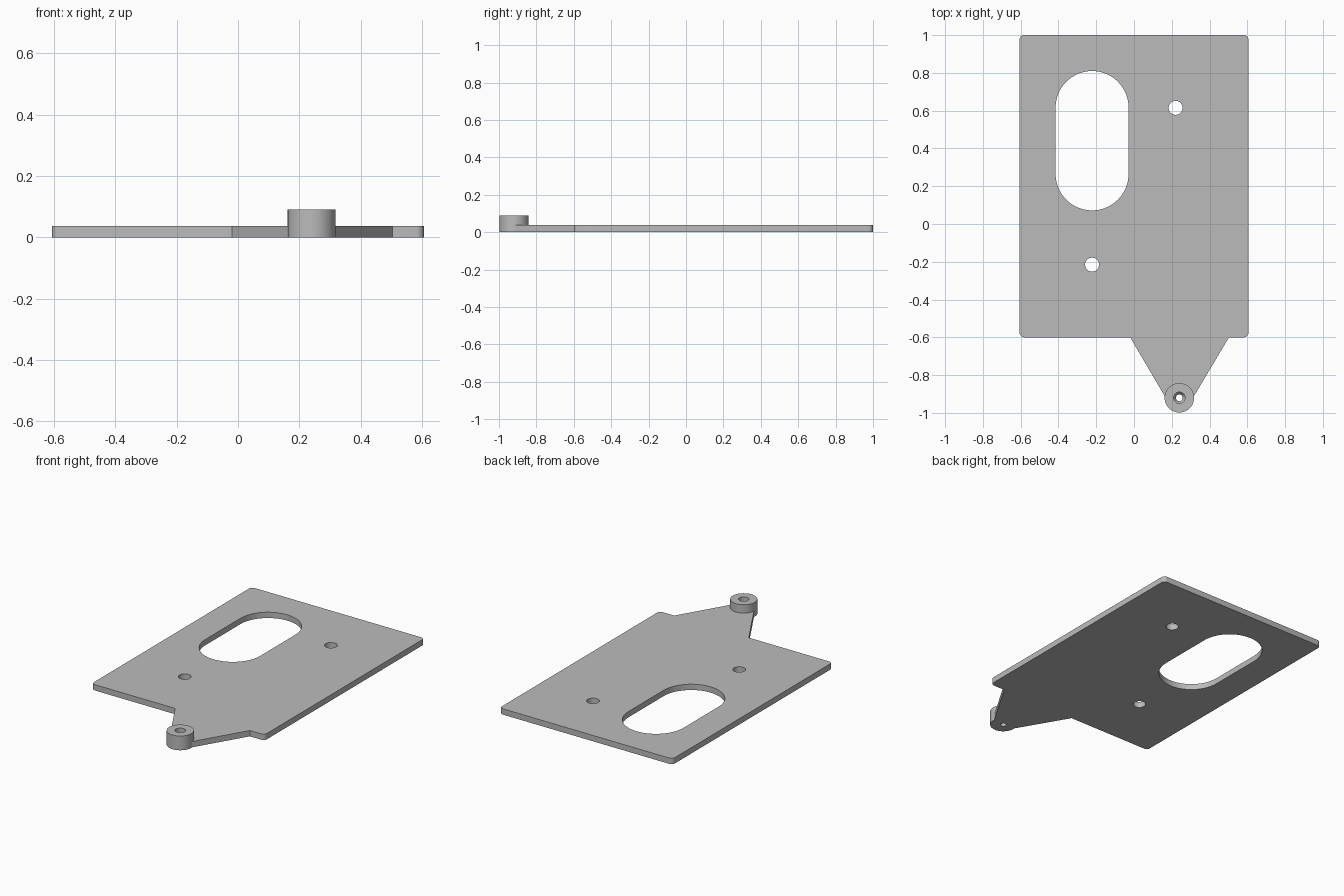
import bpy, bmesh
from math import sin, cos, pi

THICK = 0.037
BOSS = (0.24, -0.92)
BOSS_R, BOSS_H = 0.078, 0.09

cube = bpy.data.objects.get("Cube")
if cube:
    bpy.data.objects.remove(cube, do_unlink=True)

grey = bpy.data.materials.new("plain grey")
grey.use_nodes = True
COLOUR = (0.5, 0.5, 0.5, 1)
grey.diffuse_color = COLOUR
grey.node_tree.nodes["Principled BSDF"].inputs["Base Color"].default_value = COLOUR


def arc(cx, cy, r, start, end, n):
    return [(cx + r * cos(start + (end - start) * i / n),
             cy + r * sin(start + (end - start) * i / n)) for i in range(n + 1)]


def add_object(name, bm):
    bmesh.ops.recalc_face_normals(bm, faces=bm.faces)
    mesh = bpy.data.meshes.new(name)
    bm.to_mesh(mesh)
    bm.free()
    mesh.materials.append(grey)
    obj = bpy.data.objects.new(name, mesh)
    bpy.context.collection.objects.link(obj)
    return obj


def prism(name, outline, z0, z1):
    """Extrude a flat outline from z0 to z1."""
    bm = bmesh.new()
    face = bm.faces.new([bm.verts.new((x, y, z0)) for x, y in outline])
    top = bmesh.ops.extrude_face_region(bm, geom=[face])["geom"]
    bmesh.ops.translate(bm, vec=(0, 0, z1 - z0),
                        verts=[v for v in top if isinstance(v, bmesh.types.BMVert)])
    return add_object(name, bm)


def lathe(name, profile, centre, n=48):
    """Stack rings of (radius, z) into a closed turned solid."""
    bm = bmesh.new()
    rings = [[bm.verts.new((x, y, z)) for x, y in arc(*centre, r, 0, 2 * pi, n)[:-1]]
             for r, z in profile]
    for a, b in zip(rings, rings[1:]):
        for i in range(n):
            j = (i + 1) % n
            bm.faces.new((a[i], a[j], b[j], b[i]))
    bm.faces.new(rings[0])
    bm.faces.new(rings[-1])
    return add_object(name, bm)


def combine(target, tool, operation):
    mod = target.modifiers.new(tool.name, "BOOLEAN")
    mod.operation, mod.solver, mod.object = operation, "EXACT", tool
    bpy.context.view_layer.objects.active = target
    bpy.ops.object.modifier_apply(modifier=mod.name)
    bpy.data.objects.remove(tool, do_unlink=True)


# Rounded plate with a tapering tab on the front edge
W, BACK, FRONT, R = 0.606, 1.0, -0.6, 0.025
outline = (arc(W - R, BACK - R, R, 0, pi / 2, 6)
           + arc(-W + R, BACK - R, R, pi / 2, pi, 6)
           + arc(-W + R, FRONT + R, R, pi, 1.5 * pi, 6)
           + [(-0.02, FRONT), (0.164, -0.914), (0.316, -0.914), (0.503, FRONT)]
           + arc(W - R, FRONT + R, R, 1.5 * pi, 2 * pi, 6))
plate = prism("mounting_plate", outline, 0, THICK)

# Raised round boss at the tip of the tab
boss = lathe("boss", [(BOSS_R, 0), (BOSS_R, BOSS_H)], BOSS)
combine(plate, boss, "UNION")

# Long slot
slot = prism("slot_cutter",
             arc(-0.222, 0.617, 0.193, 0, pi, 32) + arc(-0.222, 0.265, 0.193, pi, 2 * pi, 32),
             -0.1, 0.2)
combine(plate, slot, "DIFFERENCE")

# Two screw holes
for x, y in ((0.22, 0.615), (-0.222, -0.215)):
    combine(plate, lathe("hole_cutter", [(0.037, -0.1), (0.037, 0.2)], (x, y)), "DIFFERENCE")

# Stepped bore through the boss
bore = lathe("bore_cutter", [(0.018, -0.1), (0.018, 0.015), (0.03, 0.035), (0.03, 0.2)], BOSS)
combine(plate, bore, "DIFFERENCE")

# Smooth round walls, crisp edges
bpy.ops.object.select_all(action="DESELECT")
plate.select_set(True)
bpy.context.view_layer.objects.active = plate
bpy.ops.object.shade_smooth_by_angle(angle=pi / 6)
